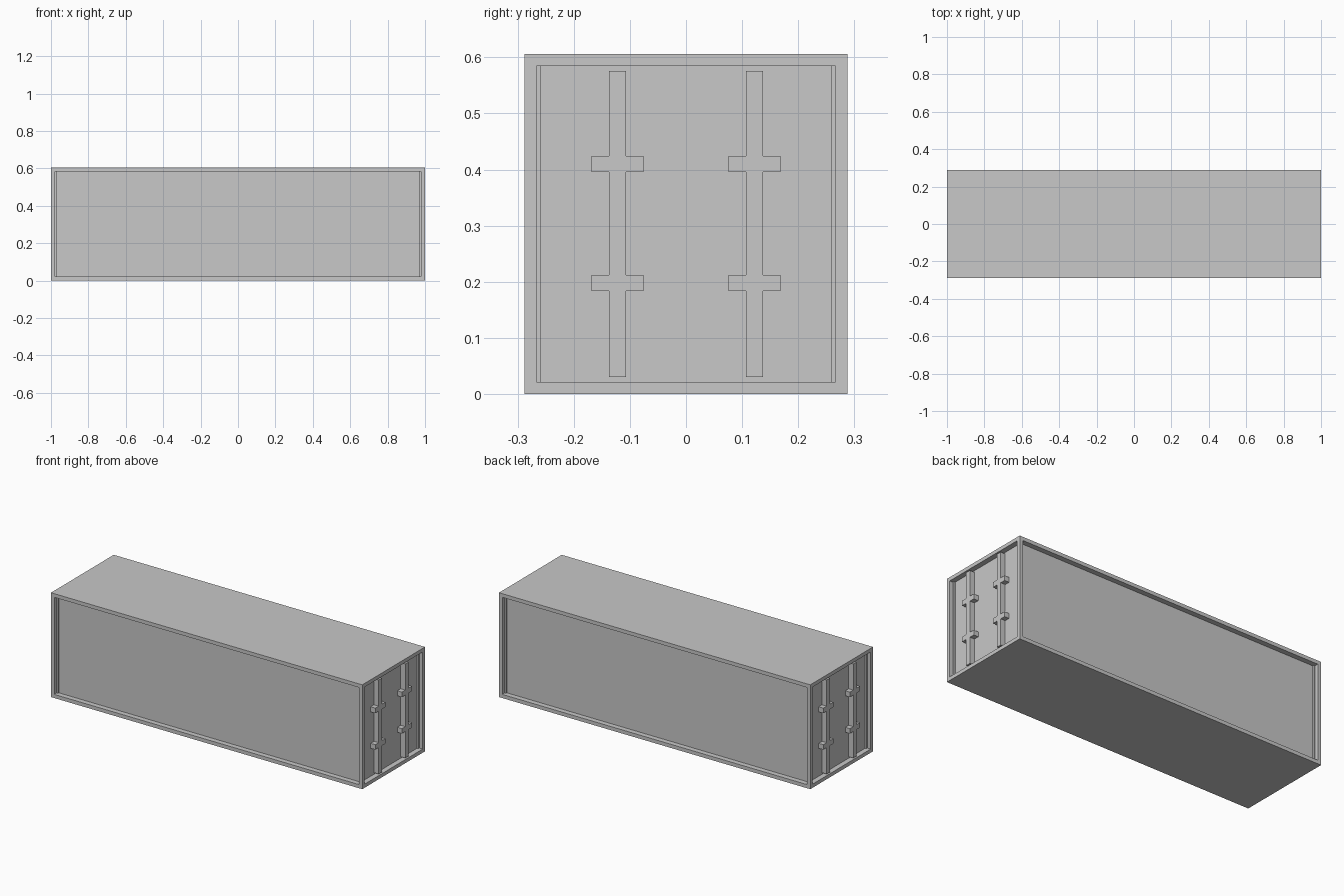
import bpy
import bmesh
from mathutils import Vector

old = bpy.data.objects.get("Cube")
if old:
    bpy.data.objects.remove(old, do_unlink=True)

LENGTH, WIDTH, HEIGHT = 2.0, 0.576, 0.606
FRAME = 0.03      # width of the rim around each panel
DEPTH = 0.03      # how far the panels sit back

grey = bpy.data.materials.new("light_grey")
grey.use_nodes = True
colour = (0.58, 0.58, 0.58, 1)
grey.diffuse_color = colour
grey.node_tree.nodes["Principled BSDF"].inputs["Base Color"].default_value = colour


def finish(name, bm):
    bmesh.ops.recalc_face_normals(bm, faces=bm.faces)
    mesh = bpy.data.meshes.new(name)
    bm.to_mesh(mesh)
    bm.free()
    mesh.materials.append(grey)
    obj = bpy.data.objects.new(name, mesh)
    bpy.context.collection.objects.link(obj)
    return obj


def add_box(bm, low, high):
    low, high = Vector(low), Vector(high)
    verts = bmesh.ops.create_cube(bm, size=1)["verts"]
    for v in verts:
        v.co = (low + high) / 2 + v.co * (high - low)


# Container body: four upright sides with recessed panels
bm = bmesh.new()
add_box(bm, (-LENGTH / 2, -WIDTH / 2, 0), (LENGTH / 2, WIDTH / 2, HEIGHT))
bm.normal_update()
sides = [f for f in bm.faces if abs(f.normal.z) < 0.5]
bmesh.ops.inset_individual(bm, faces=sides, thickness=FRAME)
for face in sides:
    inward = -face.normal.copy()
    panel = bmesh.ops.extrude_discrete_faces(bm, faces=[face])["faces"][0]
    bmesh.ops.translate(bm, verts=panel.verts, vec=inward * DEPTH)
finish("container_body", bm)

# Door bars and their clasps, flush with the rim, at both ends
BAR_Y, BAR_HALF, CLASP_HALF = 0.122, 0.015, 0.046
CLASP_LEVELS = (0.198, 0.41)
for end, sign_x in (("left", 1), ("right", -1)):
    x0, x1 = sorted((sign_x * LENGTH / 2, sign_x * (LENGTH / 2 - DEPTH)))
    for place, sign_y in (("front", -1), ("back", 1)):
        y = sign_y * BAR_Y
        bm = bmesh.new()
        add_box(bm, (x0, y - BAR_HALF, FRAME), (x1, y + BAR_HALF, HEIGHT - FRAME))
        finish(f"{end}_{place}_door_bar", bm)

        bm = bmesh.new()
        for z in CLASP_LEVELS:
            for wing in (-1, 1):
                y0, y1 = sorted((y + wing * BAR_HALF, y + wing * CLASP_HALF))
                add_box(bm, (x0, y0, z - 0.0145), (x1, y1, z + 0.0145))
        finish(f"{end}_{place}_clasps", bm)
